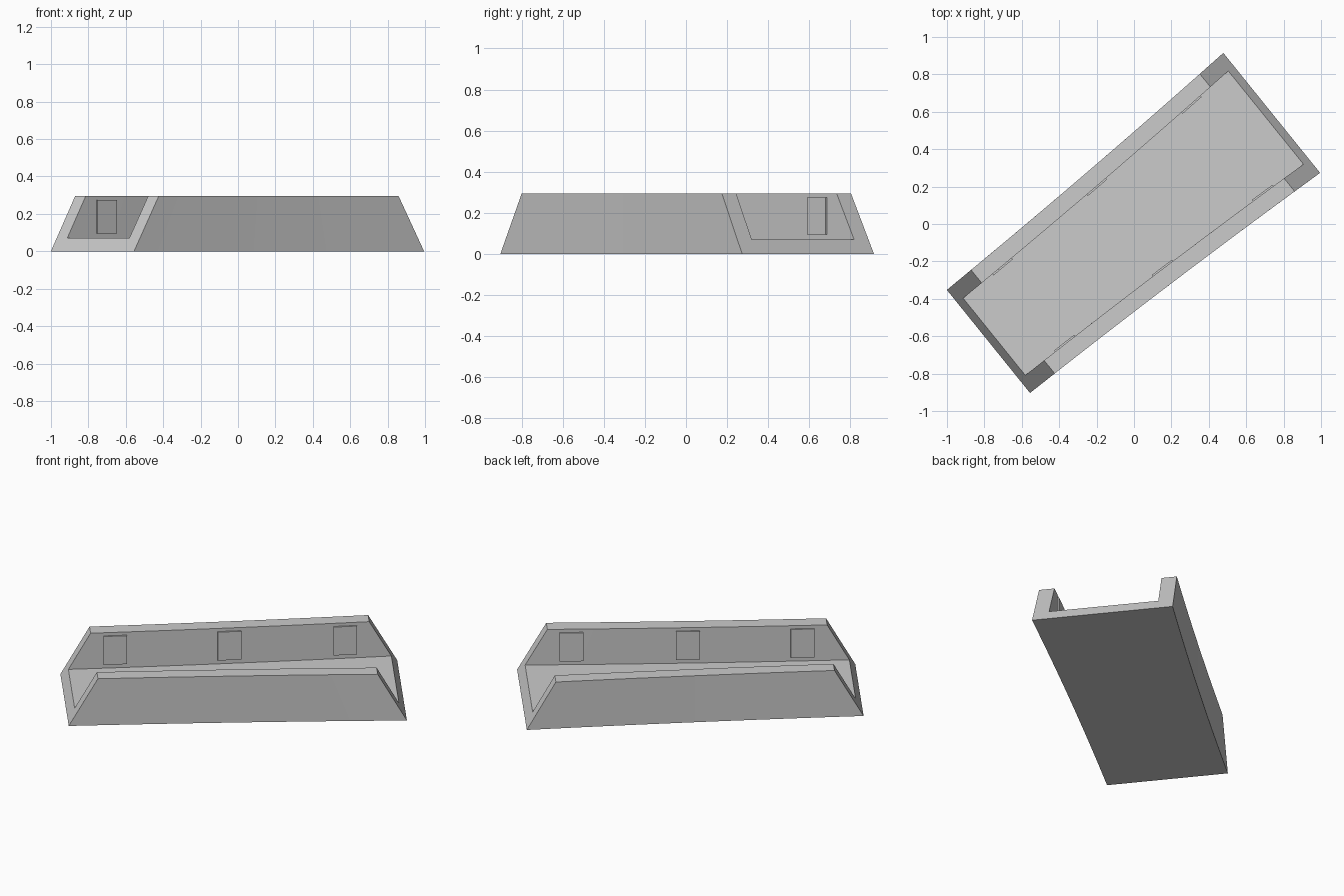
import bpy, bmesh, math
from mathutils import Matrix, Vector

if "Cube" in bpy.data.objects:
    bpy.data.objects.remove(bpy.data.objects["Cube"])

TURN = Matrix.Rotation(math.radians(38.9), 4, 'Z')
BACK, FRONT = -1.0, 0.946          # ends of the channel along its length
HEIGHT, FLOOR, WALL = 0.295, 0.07, 0.09
LEAN = 0.57                        # end faces lean inward by this much per unit height
STEPS = 12

grey = bpy.data.materials.new("light_grey")
grey.diffuse_color = (0.6, 0.6, 0.6, 1)
grey.use_nodes = True
grey.node_tree.nodes["Principled BSDF"].inputs["Base Color"].default_value = grey.diffuse_color


def half_width(u):
    """Gently flared outer half width at position u."""
    t = (u - BACK) / (FRONT - BACK)
    return 0.354 + 0.058 * t - 0.04 * t * (1 - t)


def finish(name, bm):
    bmesh.ops.recalc_face_normals(bm, faces=bm.faces)
    bm.transform(TURN)
    mesh = bpy.data.meshes.new(name)
    bm.to_mesh(mesh)
    bm.free()
    mesh.materials.append(grey)
    obj = bpy.data.objects.new(name, mesh)
    bpy.context.collection.objects.link(obj)


# U-shaped channel: profile of (side, inset, height), lofted between leaning ends
profile = [(-1, 0, 0), (1, 0, 0), (1, 0, HEIGHT), (1, WALL, HEIGHT), (1, WALL, FLOOR),
           (-1, WALL, FLOOR), (-1, WALL, HEIGHT), (-1, 0, HEIGHT)]
bm = bmesh.new()
rings = []
for i in range(STEPS + 1):
    ring = []
    for side, inset, z in profile:
        a, b = BACK + LEAN * z, FRONT - LEAN * z
        u = a + (b - a) * i / STEPS
        ring.append(bm.verts.new((u, side * (half_width(u) - inset), z)))
    rings.append(ring)
for r0, r1 in zip(rings, rings[1:]):
    for j in range(8):
        k = (j + 1) % 8
        bm.faces.new((r0[j], r0[k], r1[k], r1[j]))
# each end: two wall quads and the floor strip
for r in (rings[0], rings[-1]):
    bm.faces.new((r[0], r[1], r[4], r[5]))
    bm.faces.new((r[1], r[2], r[3], r[4]))
    bm.faces.new((r[0], r[5], r[6], r[7]))
finish("channel", bm)

# Thin panels on both inner walls
for side, label in ((1, "left"), (-1, "right")):
    for n, centre in enumerate((-0.69, -0.03, 0.64)):
        bm = bmesh.new()
        cube = bmesh.ops.create_cube(bm, size=1)["verts"]
        for v in cube:
            u = centre + v.co.x * 0.136
            depth = 0.009 if v.co.y < 0 else -0.004
            v.co = Vector((u, side * (half_width(u) - WALL - depth), 0.185 + v.co.z * 0.18))
        finish(f"{label}_wall_panel_{n + 1}", bm)
